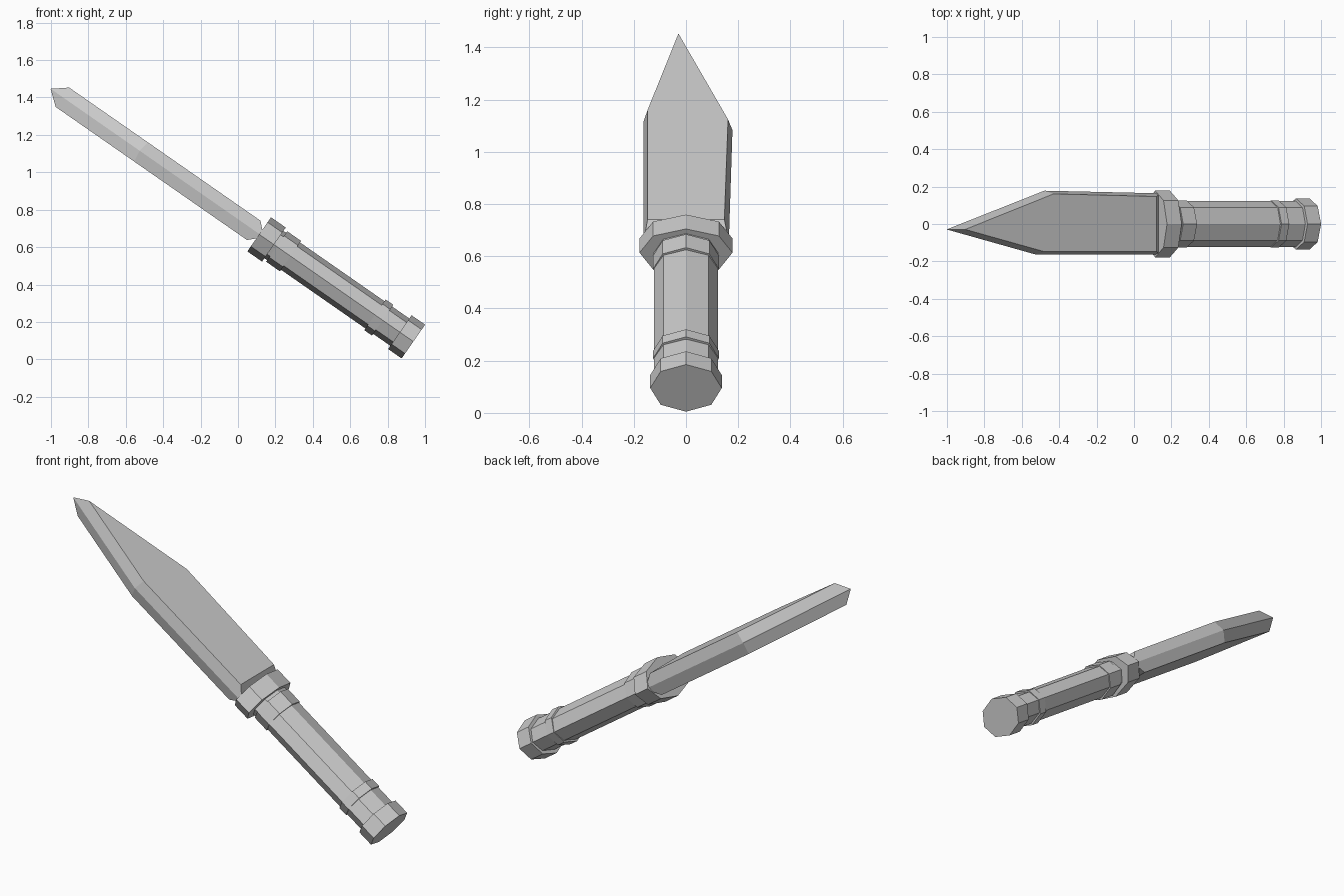
import bpy
from math import cos, sin, pi
from mathutils import Vector

if "Cube" in bpy.data.objects:
    bpy.data.objects.remove(bpy.data.objects["Cube"])

# Knife frame: u runs from pommel to tip, w is the normal of the blade's flat side
ORIGIN = Vector((0.9375, 0, 0.095))
U = Vector((-0.821, 0, 0.571))
W = Vector((0.571, 0, 0.821))


def place(u, y, w):
    return ORIGIN + U * u + W * w + Vector((0, y, 0))


def build(name, verts, faces):
    mesh = bpy.data.meshes.new(name)
    mesh.from_pydata([place(*v) for v in verts], [], faces)
    obj = bpy.data.objects.new(name, mesh)
    bpy.context.collection.objects.link(obj)
    bpy.context.view_layer.objects.active = obj
    bpy.ops.object.mode_set(mode='EDIT')
    bpy.ops.mesh.select_all(action='SELECT')
    bpy.ops.mesh.normals_make_consistent(inside=False)
    bpy.ops.object.mode_set(mode='OBJECT')
    return obj


def stack(name, layers):
    """Skin equal-length loops of points into a closed solid."""
    n = len(layers[0])
    verts = [p for layer in layers for p in layer]
    faces = [tuple(range(n)), tuple(range(len(verts) - n, len(verts)))]
    for k in range(len(layers) - 1):
        for i in range(n):
            j = (i + 1) % n
            faces.append((k * n + i, k * n + j, (k + 1) * n + j, (k + 1) * n + i))
    return build(name, verts, faces)


def octagon(name, u0, u1, ry, rw):
    ring = [(ry * sin(i * pi / 4), rw * cos(i * pi / 4)) for i in range(8)]
    return stack(name, [[(u, y, w) for y, w in ring] for u in (u0, u1)])


# Octagonal handle parts: name, start, end, half width, half thickness
for part in [
    ("pommel", 0.0, 0.088, 0.137, 0.110),
    ("grip", 0.06, 0.93, 0.123, 0.089),
    ("lower_ring", 0.20, 0.25, 0.126, 0.100),
    ("upper_ring", 0.80, 0.89, 0.126, 0.099),
    ("guard", 0.908, 1.004, 0.178, 0.111),
]:
    octagon(*part)

# Blade: wide outline at mid thickness, inset outline on both flats
edge = [(0.975, -0.163), (1.784, -0.163), (2.364, -0.029), (1.727, 0.178), (0.975, 0.164)]
flat = [(1.040, -0.147), (1.774, -0.147), (2.286, -0.029), (1.710, 0.161), (1.040, 0.147)]
stack("blade", [[(u, y, w) for u, y in loop]
                for loop, w in ((flat, -0.062), (edge, 0.002), (flat, 0.064))])
